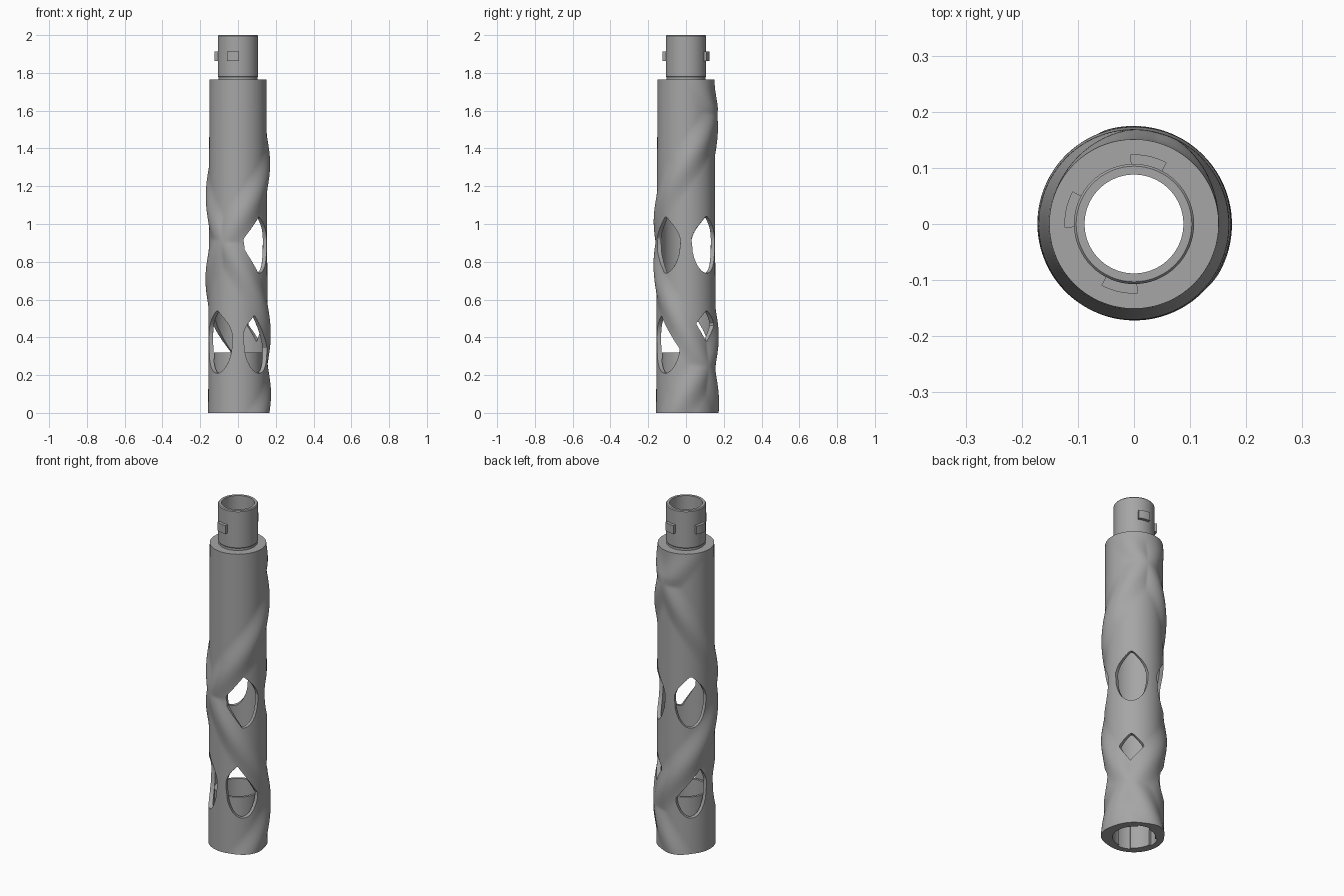
import bpy
import bmesh
from math import sin, cos, pi, sqrt, radians, ceil

cube = bpy.data.objects.get("Cube")
if cube:
    bpy.data.objects.remove(cube, do_unlink=True)

SEG = 144
BODY_TOP = 1.765
REACH = 0.16      # vertical half width of a ridge
CLEAR = 0.13      # gap kept between a window and a ridge line

grey = bpy.data.materials.new("plain grey")
grey.use_nodes = True
GREY = (0.38, 0.38, 0.38, 1)
grey.diffuse_color = GREY
grey.node_tree.nodes["Principled BSDF"].inputs["Base Color"].default_value = GREY


def make_object(name, bm):
    bmesh.ops.recalc_face_normals(bm, faces=bm.faces)
    mesh = bpy.data.meshes.new(name)
    bm.to_mesh(mesh)
    bm.free()
    mesh.materials.append(grey)
    obj = bpy.data.objects.new(name, mesh)
    bpy.context.collection.objects.link(obj)
    return obj


def smooth(obj):
    bpy.ops.object.select_all(action='DESELECT')
    obj.select_set(True)
    bpy.context.view_layer.objects.active = obj
    bpy.ops.object.shade_smooth_by_angle(angle=radians(32))


# Two helical ridges of opposite hand, as heights at a given angle
def ridge_heights(angle):
    t = angle / (2 * pi)
    rising = [0.1 + 1.22 * (t + k) for k in range(-2, 3)]
    falling = [1.88 - 1.46 * (t + k) for k in range(-2, 3)]
    return rising + falling


def body_radius(angle, z):
    d = min(abs(z - h) for h in ridge_heights(angle))
    bump = cos(pi / 2 * min(d / REACH, 1)) ** 2
    fade = min(1, max(0, (BODY_TOP - z) / 0.15))
    return 0.158 - 0.007 * z / BODY_TOP + 0.017 * bump * fade


# Closed profile turned about z; a radius of None follows the ridged surface
def revolve(name, profile):
    bm = bmesh.new()
    rings = []
    for r, z in profile:
        ring = []
        for i in range(SEG):
            a = 2 * pi * i / SEG
            rad = body_radius(a, z) if r is None else r
            ring.append(bm.verts.new((rad * cos(a), rad * sin(a), z)))
        rings.append(ring)
    for j, low in enumerate(rings):
        high = rings[(j + 1) % len(rings)]
        for i in range(SEG):
            k = (i + 1) % SEG
            bm.faces.new((low[i], low[k], high[k], high[i]))
    return make_object(name, bm)


# Curved block between two radii whose top and bottom vary with angle
def sector(name, start, end, low, high, r0, r1, step=2):
    bm = bmesh.new()
    count = ceil((end - start) / step)
    columns = []
    for i in range(count + 1):
        a = radians(start + (end - start) * i / count)
        lo, hi = low(a), high(a)
        if hi - lo < 0.004:
            continue
        columns.append([bm.verts.new((r * cos(a), r * sin(a), z))
                        for r, z in ((r0, lo), (r1, lo), (r1, hi), (r0, hi))])
    for c, d in zip(columns, columns[1:]):
        for i in range(4):
            k = (i + 1) % 4
            bm.faces.new((c[i], c[k], d[k], d[i]))
    bm.faces.new(columns[0])
    bm.faces.new(columns[-1])
    return make_object(name, bm)


def cut(target, cutter):
    mod = target.modifiers.new("cut", 'BOOLEAN')
    mod.operation = 'DIFFERENCE'
    mod.solver = 'EXACT'
    mod.object = cutter
    bpy.context.view_layer.objects.active = target
    bpy.ops.object.modifier_apply(modifier=mod.name)
    bpy.data.objects.remove(cutter, do_unlink=True)


# Ridged hollow body with shoulder and neck
STEPS = 170
profile = [(None, BODY_TOP * i / STEPS) for i in range(STEPS + 1)]
profile += [(0.104, BODY_TOP), (0.104, 1.778), (0.107, 1.782), (0.107, 1.995),
            (0.103, 2.0), (0.088, 2.0), (0.088, 1.71), (0.134, 1.66), (0.134, 0)]
body = revolve("ridged_body", profile)


# Pointed windows, trimmed where a ridge passes
def window(centre, bottom, top):
    half = radians(34)
    mid = radians(centre)

    def share(a):
        return min(1, abs(a - mid) / half)

    def nearest(a):
        return [h for h in ridge_heights(a)]

    def low(a):
        edge = bottom + 0.17 * (1 - sqrt(1 - share(a) ** 2))
        middle = (bottom + top) / 2 + 0.03
        return max([edge] + [h + CLEAR for h in nearest(a) if h < middle])

    def high(a):
        u = share(a)
        edge = top - 0.1 * sqrt(u * u + 0.01) + 0.01 - 0.03 * u ** 8
        middle = (bottom + top) / 2 + 0.03
        return min([edge] + [h - CLEAR for h in nearest(a) if h >= middle])

    return sector("window_cutter", centre - 34, centre + 34, low, high, 0.1, 0.25)


for centre in (45, 135, 315):
    cut(body, window(centre, 0.74, 1.04))
for centre in (45, 135, 225, 315):
    cut(body, window(centre, 0.21, 0.54))
smooth(body)

# Socket liner in the lower end, with slots matching the neck lugs
liner = revolve("socket_liner", [(0.112, 0), (0.14, 0), (0.14, 0.2),
                                 (0.126, 0.2), (0.126, 0.32), (0.112, 0.32)])
LUGS = (62, 152, 242)
for start in LUGS:
    cut(liner, sector("slot_cutter", start - 2, start + 33,
                      lambda a: -0.1, lambda a: 0.14, 0.1, 0.1245))
smooth(liner)

# Locking lugs on the neck
for n, start in enumerate(LUGS):
    lug = sector("neck_lug_%d" % (n + 1), start, start + 31,
                 lambda a: 1.863, lambda a: 1.912, 0.1, 0.124)
    smooth(lug)
